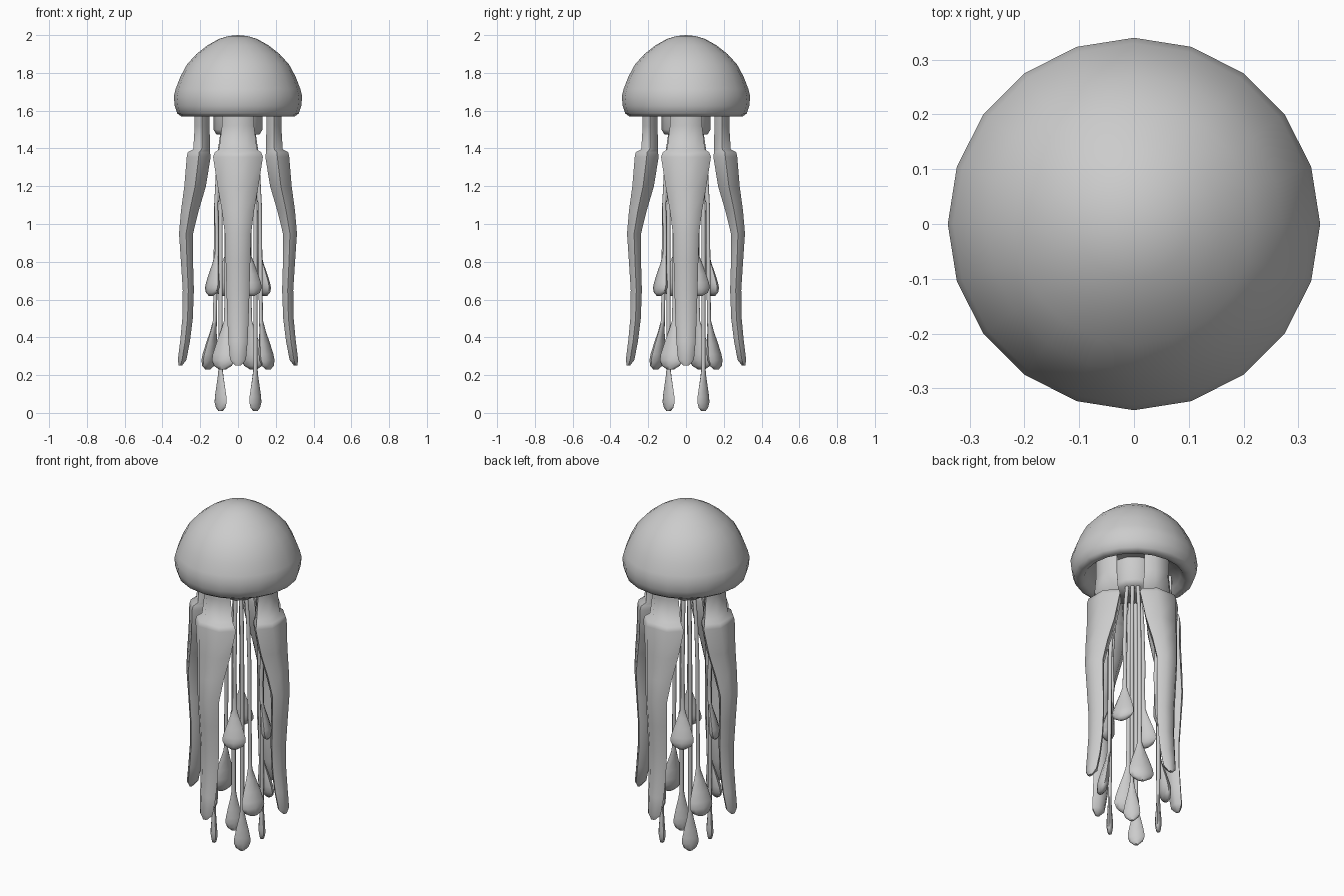
import bpy
import bmesh
from math import sin, cos, pi, radians

cube = bpy.data.objects.get("Cube")
if cube:
    bpy.data.objects.remove(cube)

grey = bpy.data.materials.new("soft_grey")
grey.use_nodes = True
tone = (0.6, 0.6, 0.6, 1)
grey.diffuse_color = tone
grey.node_tree.nodes["Principled BSDF"].inputs["Base Color"].default_value = tone


def loft(name, sections, sides, azimuth=0, turn=0, sharp=60):
    """Skin oval rings (reach, height, half width, half depth), closed at both ends.
    Reach is the distance of the ring from the axis along the azimuth."""
    bm = bmesh.new()
    ca, sa = cos(azimuth), sin(azimuth)
    rings = []
    for reach, z, wide, deep in sections:
        ring = []
        for i in range(sides):
            a = turn + 2 * pi * i / sides
            out, side = reach + deep * sin(a), wide * cos(a)
            ring.append(bm.verts.new((out * ca - side * sa, out * sa + side * ca, z)))
        rings.append(ring)
    for low, high in zip(rings, rings[1:]):
        for i in range(sides):
            j = (i + 1) % sides
            bm.faces.new((low[i], low[j], high[j], high[i]))
    bm.faces.new(rings[0])
    bm.faces.new(rings[-1])
    bmesh.ops.remove_doubles(bm, verts=bm.verts, dist=0.0001)
    bmesh.ops.recalc_face_normals(bm, faces=bm.faces)
    mesh = bpy.data.meshes.new(name)
    bm.to_mesh(mesh)
    bm.free()
    mesh.materials.append(grey)
    obj = bpy.data.objects.new(name, mesh)
    bpy.context.collection.objects.link(obj)
    bpy.ops.object.select_all(action="DESELECT")
    obj.select_set(True)
    bpy.context.view_layer.objects.active = obj
    bpy.ops.object.shade_smooth_by_angle(angle=radians(sharp))
    return obj


def round_part(name, profile, sides, sharp=60):
    return loft(name, [(0, z, r, r) for r, z in profile], sides, sharp=sharp)


# Bell with a rolled rim and a shallow hollow underneath
round_part("bell", [
    (0, 2), (0.05, 1.995), (0.1, 1.98), (0.16, 1.947), (0.22, 1.9), (0.27, 1.845),
    (0.305, 1.78), (0.33, 1.715), (0.34, 1.675), (0.335, 1.625), (0.322, 1.585),
    (0.3, 1.57), (0.27, 1.575), (0.25, 1.6), (0.2, 1.63), (0, 1.65)], 20, 80)

# Central core under the bell
round_part("core", [(0.13, 1.64), (0.13, 1.5), (0.115, 1.475), (0, 1.465)], 12)

# Four broad arms: narrow stalk, collar, then a long wavy taper
ARM = [
    (0.19, 1.63, 0.085, 0.045), (0.19, 1.52, 0.085, 0.045), (0.192, 1.395, 0.1, 0.052),
    (0.207, 1.38, 0.122, 0.068), (0.208, 1.355, 0.132, 0.073), (0.227, 1.2, 0.108, 0.066),
    (0.255, 1.07, 0.085, 0.054), (0.275, 0.95, 0.07, 0.043), (0.27, 0.8, 0.065, 0.037),
    (0.263, 0.65, 0.061, 0.034), (0.267, 0.5, 0.056, 0.032), (0.28, 0.38, 0.051, 0.03),
    (0.296, 0.28, 0.042, 0.026), (0.305, 0.25, 0.014, 0.01)]

# Thin feelers: (angle, tip height, bulb height, bulb half width, half depth, neck and tip reach)
FEELERS = {
    "short_feeler": (-63, 0.62, 0.23, 0.063, 0.028, 0.125, 0.16),
    "medium_feeler": (-27, 0.23, 0.27, 0.068, 0.03, 0.135, 0.18),
    "long_feeler": (-45, 0.01, 0.25, 0.045, 0.018, 0.13, 0.13),
}
# Bulb outline: share of its height, share of its width
BULB = [(0.95, 0.2), (0.75, 0.42), (0.5, 0.74), (0.3, 0.96), (0.18, 1), (0.07, 0.78), (0, 0.3)]

for quarter in range(4):
    spin = quarter * pi / 2
    loft(f"arm_{quarter + 1}", ARM, 6, spin)
    for name, (angle, tip, tall, wide, deep, neck, end) in FEELERS.items():
        thin = 0.011
        rings = [(0.09, 1.5, thin, thin), (0.115, 1.35, thin, thin), (0.13, 1.1, thin, thin),
                 (neck, tip + tall + 0.1, thin, thin)]
        for up, share in BULB:
            reach = end + (neck - end) * up
            rings.append((reach, tip + tall * up, max(wide * share, thin), max(deep * share, 0.01)))
        loft(f"{name}_{quarter + 1}", rings, 8, spin + radians(angle))
